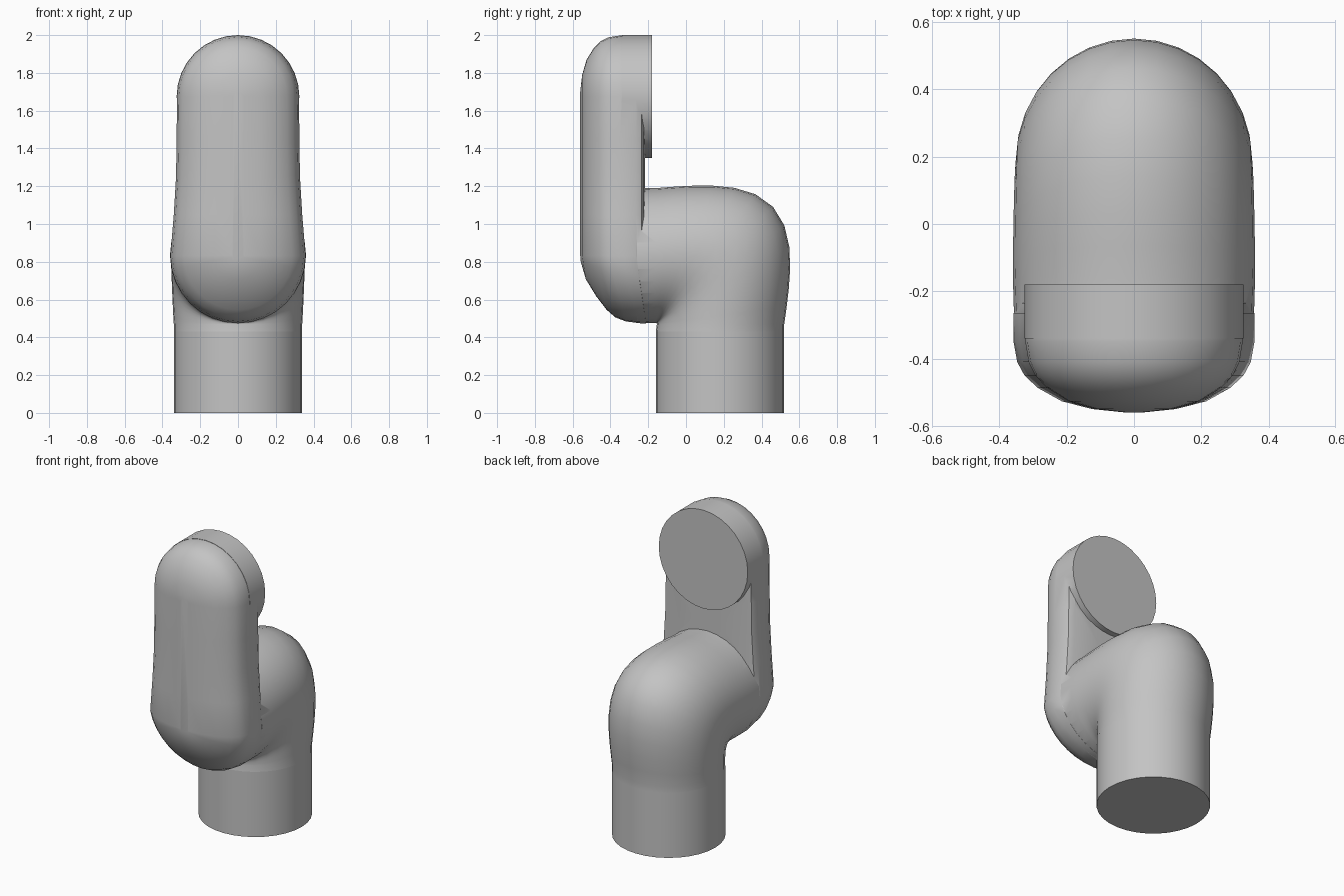
import bpy, bmesh, math
from math import sin, cos, pi

cube = bpy.data.objects.get("Cube")
if cube:
    bpy.data.objects.remove(cube, do_unlink=True)

grey = bpy.data.materials.new("light grey")
grey.use_nodes = True
COLOUR = (0.55, 0.55, 0.55, 1)
grey.diffuse_color = COLOUR
grey.node_tree.nodes["Principled BSDF"].inputs["Base Color"].default_value = COLOUR

SIDES = 32


def loft(name, rings, cap_start=True, cap_end=True):
    """Skin a list of equally sized rings of points."""
    bm = bmesh.new()
    loops = [[bm.verts.new(p) for p in ring] for ring in rings]
    n = len(loops[0])
    for a, b in zip(loops, loops[1:]):
        for i in range(n):
            j = (i + 1) % n
            bm.faces.new((a[i], a[j], b[j], b[i]))
    if cap_start:
        bm.faces.new(loops[0][::-1])
    if cap_end:
        bm.faces.new(loops[-1])
    bmesh.ops.recalc_face_normals(bm, faces=bm.faces)
    mesh = bpy.data.meshes.new(name)
    bm.to_mesh(mesh)
    bm.free()
    mesh.materials.append(grey)
    obj = bpy.data.objects.new(name, mesh)
    bpy.context.collection.objects.link(obj)
    return obj


def activate(obj):
    bpy.ops.object.select_all(action='DESELECT')
    obj.select_set(True)
    bpy.context.view_layer.objects.active = obj


def unite(target, part):
    mod = target.modifiers.new("union", 'BOOLEAN')
    mod.operation = 'UNION'
    mod.solver = 'EXACT'
    mod.object = part
    activate(target)
    bpy.ops.object.modifier_apply(modifier=mod.name)
    bpy.data.objects.remove(part, do_unlink=True)


angles = [2 * pi * i / SIDES for i in range(SIDES)]


def flat_ring(z, r):
    return [(r * cos(a), 0.18 + r * sin(a), z) for a in angles]


def upright_ring(y, z, r):
    return [(r * cos(a), y, z + r * sin(a)) for a in angles]


# Base collar
base = loft("base_collar", [flat_ring(0, 0.34), flat_ring(0.43, 0.34)], cap_end=False)

# Elbow: rings fanned around the inner corner, with a squarish outer sweep
PIVOT_Y, PIVOT_Z, INNER = -0.16, 0.47, 0.006
rings = [flat_ring(0.43, 0.34)]
for step in range(13):
    t = step / 12 * pi / 2
    reach = 0.68 + 0.04 * sin(t) + 0.03 * sin(2 * t)
    outer = reach * (cos(t) ** 4 + sin(t) ** 4) ** -0.25
    mid, half = (outer + INNER) / 2, (outer - INNER) / 2
    width = 0.34 + 0.02 * sin(t)
    ring = []
    for a in angles:
        d = mid + half * sin(a)
        ring.append((width * cos(a), PIVOT_Y + d * cos(t), PIVOT_Z + d * sin(t)))
    rings.append(ring)
rings.append(upright_ring(-0.26, 0.832, 0.357))
body = loft("arm_body", rings)

# Front link: long rounded outline, domed towards the front
LOW, HIGH = 0.832, 1.675
outline = []
for i in range(17):
    a = pi * i / 16
    outline.append((0.323 * cos(a), HIGH + 0.323 * sin(a), 0))
sides = [(0.325, 1.45), (0.328, 1.25), (0.34, 1.05)]
outline += [(-x, z, 0) for x, z in sides]
for i in range(17):
    a = pi + pi * i / 16
    outline.append((0.358 * cos(a), LOW + 0.358 * sin(a), -sin(a)))
outline += [(x, z, 0) for x, z in reversed(sides)]


def link_ring(scale, y_top, y_low):
    ring = []
    for x, z, low in outline:
        core = min(max(z, LOW), HIGH)
        ring.append((x * scale, y_top + (y_low - y_top) * low, core + (z - core) * scale))
    return ring


layers = [(0.3, -0.218, -0.218), (0.85, -0.222, -0.215), (0.96, -0.235, -0.213),
          (1, -0.265, -0.212), (1, -0.35, -0.24), (0.97, -0.41, -0.32),
          (0.91, -0.45, -0.375), (0.8, -0.487, -0.42), (0.6, -0.527, -0.475),
          (0.35, -0.55, -0.53), (0.08, -0.56, -0.558)]
link = loft("front_link", [link_ring(*layer) for layer in layers])

# Round mounting flange at the top, facing back
flange = loft("top_flange", [upright_ring(-0.18, HIGH, 0.325), upright_ring(-0.34, HIGH, 0.325)])

unite(body, link)
unite(body, flange)

for obj in (base, body):
    activate(obj)
    bpy.ops.object.shade_smooth_by_angle(angle=math.radians(35))
